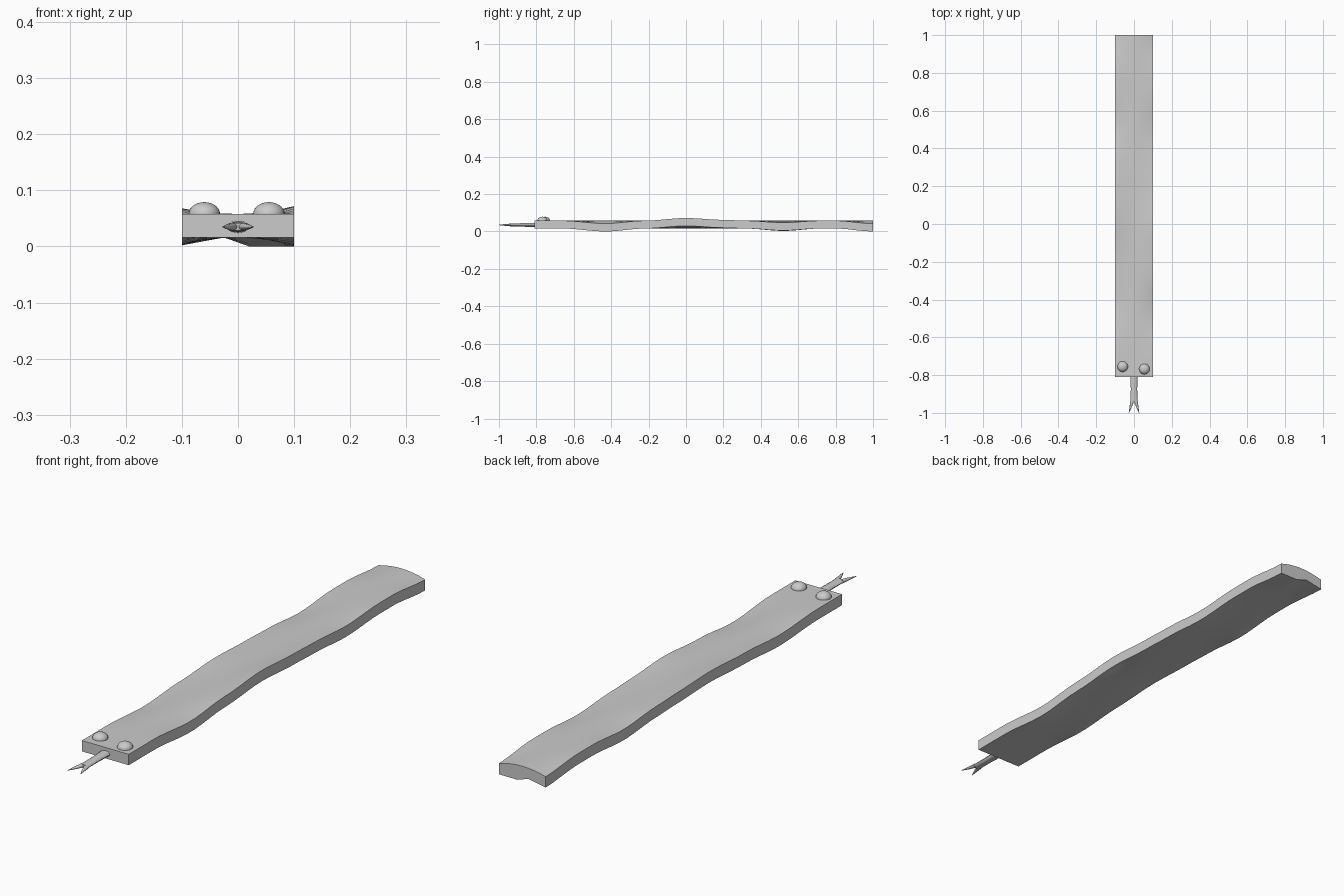
import bpy, bmesh, math

if "Cube" in bpy.data.objects:
    bpy.data.objects.remove(bpy.data.objects["Cube"])

grey = bpy.data.materials.new("plain grey")
grey.diffuse_color = (0.6, 0.6, 0.6, 1)
grey.use_nodes = True
grey.node_tree.nodes["Principled BSDF"].inputs["Base Color"].default_value = grey.diffuse_color


def finish(name, bm, angle=40):
    bmesh.ops.recalc_face_normals(bm, faces=bm.faces)
    me = bpy.data.meshes.new(name)
    bm.to_mesh(me)
    bm.free()
    ob = bpy.data.objects.new(name, me)
    bpy.context.collection.objects.link(ob)
    me.materials.append(grey)
    bpy.ops.object.select_all(action='DESELECT')
    ob.select_set(True)
    bpy.context.view_layer.objects.active = ob
    bpy.ops.object.shade_smooth_by_angle(angle=math.radians(angle))
    return ob


def smooth_path(keys, y):
    """Eased interpolation through (y, z) keys."""
    for (a, za), (b, zb) in zip(keys, keys[1:]):
        if y <= b:
            t = max(0, (y - a) / (b - a))
            return za + (zb - za) * t * t * (3 - 2 * t)
    return keys[-1][1]


def loft(bm, rings):
    """Skin closed rings of equal size and cap both ends."""
    vs = [[bm.verts.new(p) for p in r] for r in rings]
    n = len(vs[0])
    for r, s in zip(vs, vs[1:]):
        for i in range(n):
            bm.faces.new((r[i], r[(i + 1) % n], s[(i + 1) % n], s[i]))
    bm.faces.new(vs[0])
    bm.faces.new(vs[-1])


# wavy strip body: level along the middle, rippling along both edges
right = [(-.81, 0), (-.66, 0), (-.43, -.016), (-.22, 0), (0, .014), (.2, .004),
         (.32, 0), (.52, -.011), (.72, 0), (.8, 0), (1, -.016)]
left = [(-.81, 0), (-.66, 0), (-.43, -.012), (-.22, 0), (0, .01), (.2, .004),
        (.32, 0), (.52, -.013), (.72, 0), (.8, 0), (1, -.014)]
xs = [-.1, -.075, -.05, -.025, 0, .02, .05, .075, .1]
rings = []
for k in range(41):
    y = -.81 + 1.81 * k / 40
    lz, rz = smooth_path(left, y), smooth_path(right, y)
    tail = max(0, (y - .8) / .2)
    top, bottom = [], []
    for x in xs:
        d = (rz if x > 0 else lz) * (x / .1) ** 2
        # underside of the tail end has a flat right part and a slanted left part
        e = rz * min(1, (x + .025) / .045) if x > -.025 else lz * (-x - .025) / .075
        top.append((x, y, .058 + d))
        bottom.append((x, y, .016 + d + (e - d) * tail))
    rings.append(top + bottom[::-1])
bm = bmesh.new()
loft(bm, rings)
finish("body_strip", bm)

# domed eyes
for name, x, y in (("left_eye", -.06, -.755), ("right_eye", .055, -.768)):
    bm = bmesh.new()
    bmesh.ops.create_uvsphere(bm, u_segments=24, v_segments=14, radius=1)
    for v in bm.verts:
        v.co = (x + v.co.x * .028, y + v.co.y * .028, .058 + v.co.z * .021)
    finish(name, bm)


# forked tongue: flattened stem and two pointed prongs
def section(y, x0, x1, h, z=.035):
    c, w = (x0 + x1) / 2, (x1 - x0) / 2
    return [(c + w * math.cos(a), y, z + h * math.sin(a))
            for a in (math.tau * i / 12 for i in range(12))]


bm = bmesh.new()
loft(bm, [section(-.8, -.02, .02, .011), section(-.87, -.017, .017, .0095),
          section(-.92, -.018, .018, .008), section(-.942, -.02, .02, .007)])
for s in (-1, 1):
    loft(bm, [section(y, *sorted((s * a, s * b)), h) for y, a, b, h in
              ((-.935, 0, .0195, .007), (-.945, .002, .0205, .0065),
               (-.97, .012, .024, .0045), (-1, .026, .028, .001))])
finish("forked_tongue", bm)
